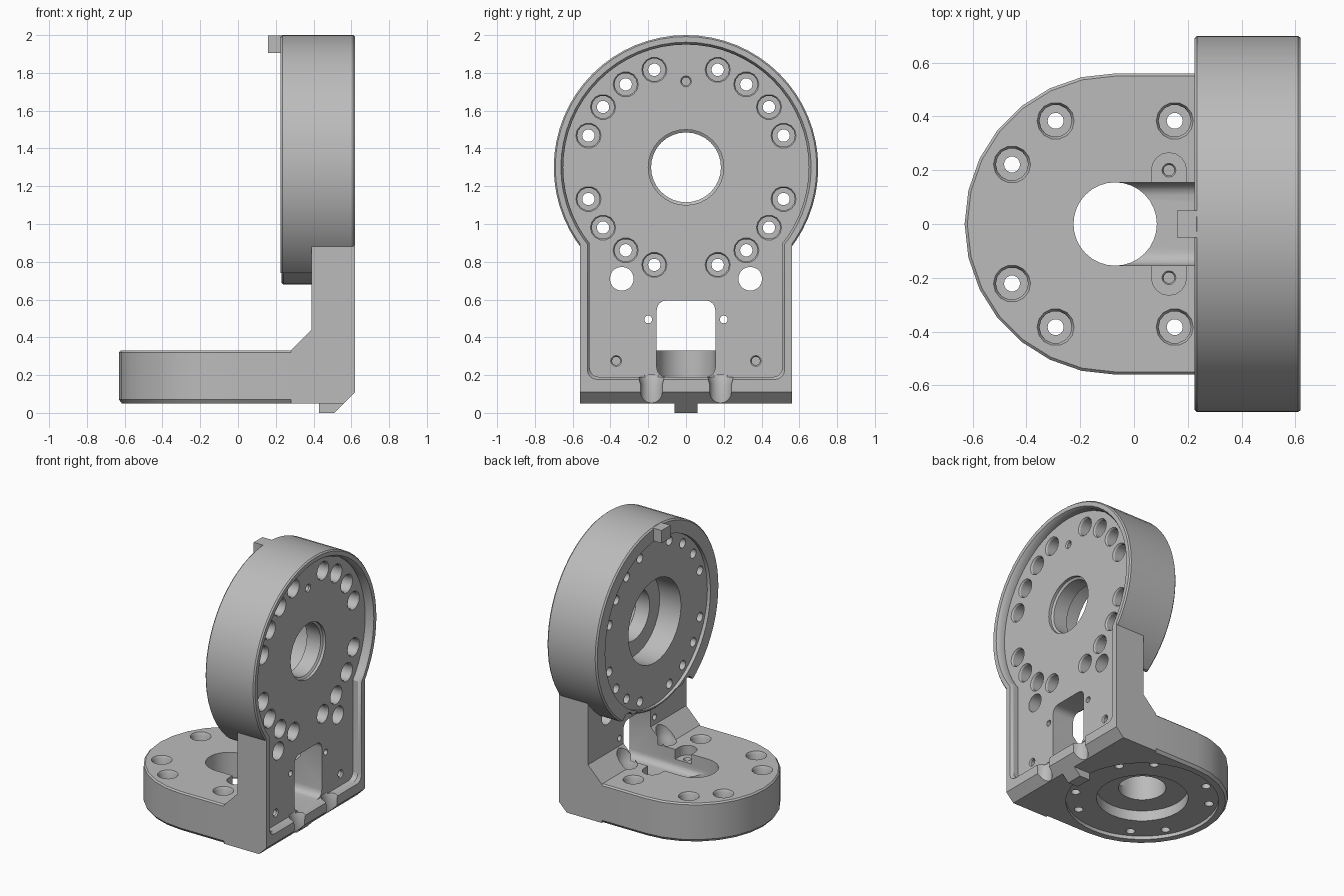
import bpy, bmesh
from math import sin, cos, pi, radians

default = bpy.data.objects.get("Cube")
if default:
    bpy.data.objects.remove(default, do_unlink=True)

grey = bpy.data.materials.new("machined_grey")
grey.use_nodes = True
GREY = (0.5, 0.5, 0.5, 1)
grey.diffuse_color = GREY
grey.node_tree.nodes["Principled BSDF"].inputs["Base Color"].default_value = GREY

HUB = (0, 1.3)       # centre of the upright ring (y, z)
FOOT = (-0.07, 0)    # centre of the round foot (x, y)


def circle(r, c=(0, 0), n=48):
    return [(c[0] + r * cos(2 * pi * i / n), c[1] + r * sin(2 * pi * i / n)) for i in range(n)]


def rounded(a0, a1, b0, b1, r, n=4):
    pts = []
    for k, (a, b) in enumerate([(a1 - r, b1 - r), (a0 + r, b1 - r), (a0 + r, b0 + r), (a1 - r, b0 + r)]):
        for i in range(n + 1):
            t = pi / 2 * (k + i / n)
            pts.append((a + r * cos(t), b + r * sin(t)))
    return pts


def box(a0, a1, b0, b1):
    return [(a0, b0), (a1, b0), (a1, b1), (a0, b1)]


def loft(name, axis, layers):
    """Solid through (position, profile) layers along an axis."""
    place = {"x": lambda p, a, b: (p, a, b),
             "y": lambda p, a, b: (a, p, b),
             "z": lambda p, a, b: (a, b, p)}[axis]
    bm = bmesh.new()
    rows = [[bm.verts.new(place(p, a, b)) for a, b in prof] for p, prof in layers]
    n = len(rows[0])
    for lo, hi in zip(rows, rows[1:]):
        for i in range(n):
            j = (i + 1) % n
            bm.faces.new((lo[i], lo[j], hi[j], hi[i]))
    bm.faces.new(rows[0])
    bm.faces.new(rows[-1])
    bmesh.ops.recalc_face_normals(bm, faces=bm.faces[:])
    mesh = bpy.data.meshes.new(name)
    bm.to_mesh(mesh)
    bm.free()
    mesh.materials.append(grey)
    ob = bpy.data.objects.new(name, mesh)
    bpy.context.collection.objects.link(ob)
    return ob


def prism(name, axis, lo, hi, prof):
    return loft(name, axis, [(lo, prof), (hi, prof)])


def lathe(name, axis, c, steps, n=48):
    return loft(name, axis, [(p, circle(r, c, n)) for p, r in steps])


steps = []


def add(ob):
    ob.hide_render = True
    steps.append((ob, "UNION"))


def cut(ob):
    ob.hide_render = True
    steps.append((ob, "DIFFERENCE"))


# Ring drum, trimmed low on its inner side
bracket = lathe("angle_bracket", "x", HUB, [(0.225, 0.69), (0.235, 0.7), (0.61, 0.7), (0.62, 0.692)], 64)
cut(prism("drum_trim", "x", 0.1, 0.39, box(-0.8, 0.8, 0.5, 0.74)))
add(lathe("boss", "x", HUB, [(0.23, 0.61), (0.24, 0.62), (0.45, 0.62)], 64))

# Upright with gusset chamfer and lower corner chamfer
add(prism("upright", "y", -0.56, 0.56,
          [(0.39, 0.44), (0.28, 0.33), (0.28, 0.05), (0.56, 0.05), (0.62, 0.11), (0.62, 0.95), (0.39, 0.95)]))


# Round-nosed foot
def foot_outline(r, n=14):
    arc = [(FOOT[0] - r * sin(pi * i / n), r * cos(pi * i / n)) for i in range(n + 1)]
    return arc + [(0.4, -r), (0.4, r)]


add(loft("foot", "z", [(z, foot_outline(r)) for z, r in
                       ((0.05, 0.545), (0.07, 0.56), (0.32, 0.56), (0.33, 0.55))]))

# Outer pocket with a chamfered rim
cut(lathe("pocket_round", "x", HUB, [(0.56, 0.65), (0.6, 0.65), (0.64, 0.675)], 64))
cut(loft("pocket_leg", "x", [(p, rounded(-0.51 - e, 0.51 + e, 0.19 - e, 1.1, 0.05))
                             for p, e in ((0.56, 0), (0.6, 0), (0.64, 0.025))]))

# Boss recess, bearing bore and shaft hole
cut(lathe("boss_recess", "x", HUB, [(0.1, 0.6), (0.25, 0.6)], 64))
cut(lathe("bearing_bore", "x", HUB,
          [(0.1, 0.3), (0.42, 0.3), (0.42, 0.185), (0.53, 0.185), (0.54, 0.2), (0.7, 0.2)], 32))

# Counterbored bolt circle on the ring
for k in range(20):
    if k % 5 == 0 and k % 10 != 0 or k % 10 == 0:
        continue
    t = radians(18 * k)
    c = (0.543 * cos(t), HUB[1] + 0.543 * sin(t))
    cut(lathe("ring_bolt", "x", c, [(0.1, 0.033), (0.42, 0.033), (0.42, 0.06), (0.55, 0.06), (0.565, 0.07),
                                    (0.58, 0.07)], 14))

# Foot underside recess, bore and centre hole
cut(lathe("foot_recess", "z", FOOT, [(-0.1, 0.5), (0.075, 0.5)]))
cut(lathe("foot_bore", "z", FOOT, [(-0.1, 0.3), (0.15, 0.3), (0.15, 0.155), (0.5, 0.155)], 32))

# Cable channel through foot and upright
cut(prism("cable_channel", "x", FOOT[0], 0.75, rounded(-0.155, 0.155, 0.19, 0.595, 0.05)))

# Counterbored bolts in the foot; the rear pair clears the gusset
for a in (30, 60, 120, 150):
    for s in (-1, 1):
        t = radians(a * s)
        c = (FOOT[0] + 0.443 * cos(t), 0.443 * sin(t))
        top = 0.5 if a == 30 else 0.36
        cut(lathe("foot_bolt", "z", c, [(-0.1, 0.03), (0.2, 0.03), (0.2, 0.06), (0.315, 0.06),
                                        (0.33, 0.069), (top, 0.069)], 14))

for s in (-1, 1):
    # Screw seats beside the channel
    cut(lathe("seat", "z", (0.13, s * 0.2), [(0.26, 0.065), (0.4, 0.065)], 16))
    cut(prism("seat_mouth", "z", 0.26, 0.4, box(0.065, 0.195, *sorted((s * 0.1, s * 0.2)))))
    cut(lathe("seat_screw", "z", (0.13, s * 0.2), [(0.18, 0.02), (0.25, 0.02), (0.27, 0.032)], 12))
    # Large and small holes through the upright
    cut(lathe("through_hole", "x", (s * 0.34, 0.71), [(0.1, 0.063), (0.7, 0.063)], 20))
    cut(lathe("pin_hole", "x", (s * 0.2, 0.495), [(0.1, 0.021), (0.7, 0.021)], 12))
    cut(lathe("cover_screw", "x", (s * 0.37, 0.275), [(0.46, 0.022), (0.55, 0.022), (0.57, 0.036)], 12))
    # Half-round notches in the bottom sill
    cut(lathe("sill_notch", "z", (0.62, s * 0.183), [(-0.1, 0.058), (0.15, 0.058), (0.2, 0.072)], 16))
cut(lathe("top_screw", "x", (0, 1.755), [(0.46, 0.022), (0.55, 0.022), (0.57, 0.036)], 12))

# Evaluate all joins and cuts into one mesh
for ob, op in steps:
    mod = bracket.modifiers.new(ob.name, "BOOLEAN")
    mod.operation = op
    mod.solver = "EXACT"
    mod.object = ob
bpy.context.view_layer.update()
result = bpy.data.meshes.new_from_object(bracket.evaluated_get(bpy.context.evaluated_depsgraph_get()))
bracket.modifiers.clear()
bracket.data = result
for ob, op in steps:
    bpy.data.objects.remove(ob, do_unlink=True)

# Locating keys
top_key = prism("top_key", "x", 0.16, 0.27, box(-0.05, 0.05, 1.905, 1.997))
bottom_key = prism("bottom_key", "y", -0.06, 0.06,
                   [(0.43, 0), (0.51, 0), (0.57, 0.06), (0.57, 0.08), (0.43, 0.08)])

bpy.ops.object.select_all(action="DESELECT")
for ob in (bracket, top_key, bottom_key):
    ob.data.materials.clear()
    ob.data.materials.append(grey)
    ob.select_set(True)
bpy.context.view_layer.objects.active = bracket
bpy.ops.object.shade_smooth_by_angle(angle=radians(32))
